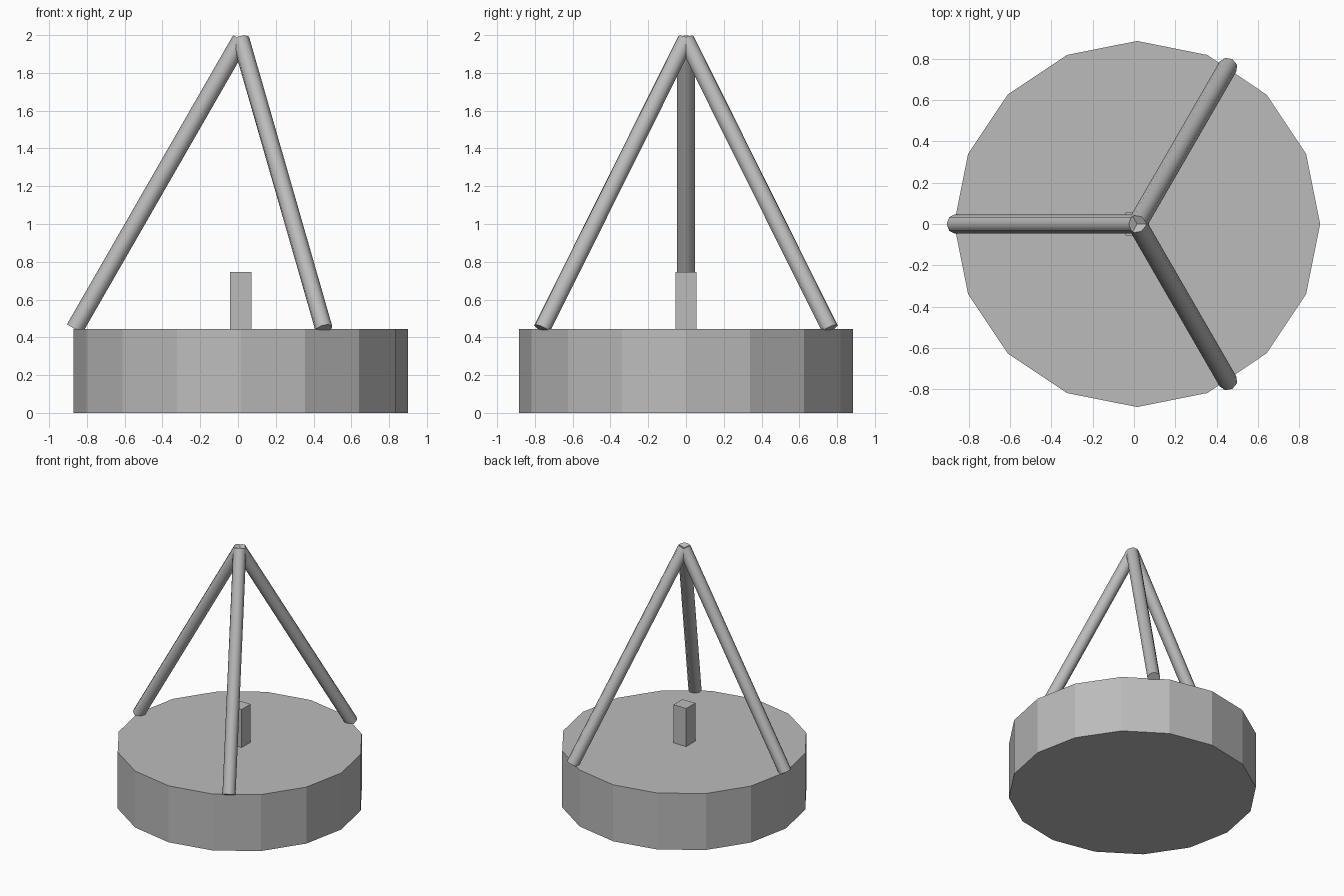
import bpy
import math
from mathutils import Vector

if "Cube" in bpy.data.objects:
    bpy.data.objects.remove(bpy.data.objects["Cube"])

CX = 0.015          # shared axis of the base, post and apex
BASE_H = 0.445

grey = bpy.data.materials.new("plain grey")
grey.diffuse_color = (0.5, 0.5, 0.5, 1)
grey.use_nodes = True
grey.node_tree.nodes["Principled BSDF"].inputs["Base Color"].default_value = grey.diffuse_color


def finish(name):
    ob = bpy.context.object
    ob.name = name
    ob.data.materials.append(grey)
    return ob


# Sixteen-sided drum base with a corner on the x axis
bpy.ops.mesh.primitive_cylinder_add(vertices=16, radius=0.885, depth=BASE_H,
                                    location=(CX, 0, BASE_H / 2),
                                    rotation=(0, 0, math.pi / 2))
finish("drum_base")

# Small square post in the middle
bpy.ops.mesh.primitive_cube_add(size=1, location=(CX, 0, BASE_H + 0.15))
post = finish("centre_post")
post.scale = (0.113, 0.113, 0.30)

# Three slanted poles meeting at the apex
apex = Vector((CX, 0, 1.976))
for i, deg in enumerate((60, 180, 300)):
    a = math.radians(deg)
    foot = Vector((CX + 0.88 * math.cos(a), 0.88 * math.sin(a), BASE_H))
    axis = apex - foot
    bpy.ops.mesh.primitive_cylinder_add(vertices=8, radius=0.047,
                                        depth=axis.length,
                                        location=(apex + foot) / 2)
    pole = finish(f"tripod_pole_{i + 1}")
    tilt = math.atan2(0.88, axis.z)
    pole.rotation_euler = (0, -tilt, a)
    bpy.ops.object.shade_smooth_by_angle(angle=math.radians(50))
